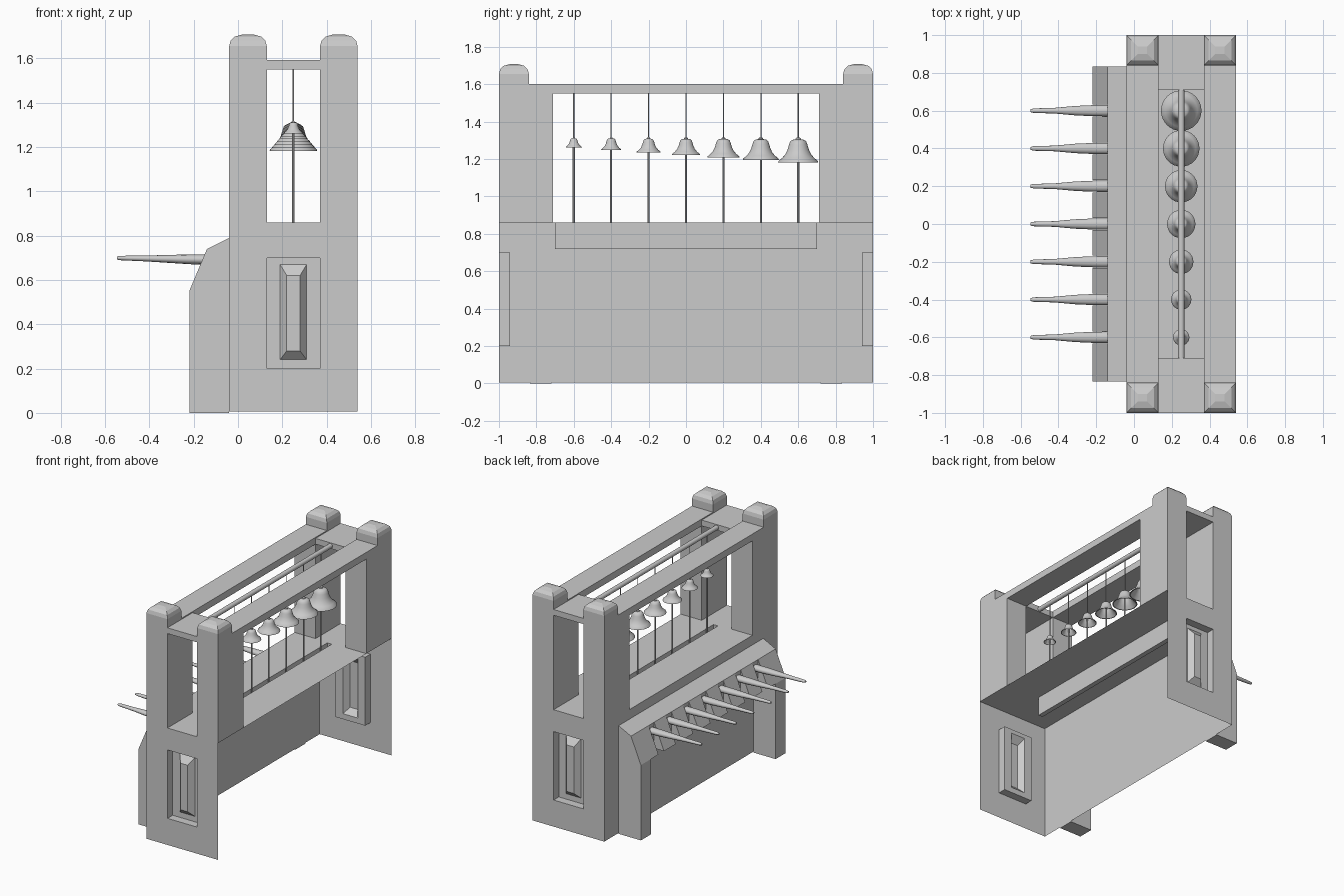
import bpy, bmesh, math

if "Cube" in bpy.data.objects:
    bpy.data.objects.remove(bpy.data.objects["Cube"])

X0, X1 = -0.04, 0.54      # frame depth
XA, XB = 0.13, 0.37       # inner edges of the posts
YI = 0.71                 # inner edge of the end frames
DECK, TOP = 0.86, 1.60


def make(name, verts, faces, smooth=False):
    me = bpy.data.meshes.new(name)
    me.from_pydata(verts, [], faces)
    ob = bpy.data.objects.new(name, me)
    bpy.context.collection.objects.link(ob)
    if smooth:
        bpy.context.view_layer.objects.active = ob
        ob.select_set(True)
        bpy.ops.object.shade_smooth_by_angle(angle=math.radians(40))
        ob.select_set(False)
    return ob


def loft(name, rings, cap_start=False, cap_end=True, smooth=False):
    """Bridge a list of equally sized closed rings."""
    n = len(rings[0])
    verts = [v for r in rings for v in r]
    faces = []
    for k in range(len(rings) - 1):
        for i in range(n):
            j = (i + 1) % n
            faces.append((k*n + i, k*n + j, k*n + n + j, k*n + n + i))
    if cap_start:
        faces.append(tuple(reversed(range(n))))
    if cap_end:
        faces.append(tuple(range(len(verts) - n, len(verts))))
    return make(name, verts, faces, smooth)


def rect(x0, x1, y0, y1, z):
    return [(x0, y0, z), (x1, y0, z), (x1, y1, z), (x0, y1, z)]


def box(name, x0, x1, y0, y1, z0, z1):
    return loft(name, [rect(x0, x1, y0, y1, z0), rect(x0, x1, y0, y1, z1)], True)


def prism(name, profile, y0, y1, caps=True):
    """Extrude an (x, z) profile along y."""
    return loft(name, [[(x, y1, z) for x, z in profile],
                       [(x, y0, z) for x, z in profile]], caps, caps)


def tube(name, p, r, z0, z1, n=8):
    def ring(z):
        return [(p[0] + r*math.cos(2*math.pi*i/n), p[1] + r*math.sin(2*math.pi*i/n), z) for i in range(n)]
    return loft(name, [ring(z0), ring(z1)], True, True, True)


# End walls: thin sheets with a recess and a raised bevelled panel
for s in (-1, 1):
    def upright(x0, x1, z0, z1, y):
        r = [(x0, s*y, z0), (x1, s*y, z0), (x1, s*y, z1), (x0, s*y, z1)]
        return r if s < 0 else r[::-1]
    loft("end_wall", [upright(X0, X1, 0.006, DECK, 1),
                      upright(XA, XB, 0.20, 0.70, 1),
                      upright(XA, XB, 0.20, 0.70, 0.94),
                      upright(0.19, 0.31, 0.24, 0.67, 0.94),
                      upright(0.22, 0.28, 0.28, 0.62, 0.98)])

# Keyboard-side wall; the opposite side stays open
make("key_side_wall", [(X0, 1, 0.006), (X0, -1, 0.006), (X0, -1, DECK), (X0, 1, DECK)], [(0, 1, 2, 3)])

# Deck with a narrow pocket for the pull rods
loft("deck", [rect(X0, X1, -1, 1, DECK), rect(0.232, 0.268, -0.7, 0.7, DECK),
              rect(0.232, 0.268, -0.7, 0.7, 0.72)])

# Posts, caps and top frame
for x0, x1 in ((X0, XA), (XB, X1)):
    box("top_rail", x0, x1, -YI, YI, 1.55, TOP)
    for s in (-1, 1):
        y0, y1 = sorted((s, s*YI))
        box("post", x0, x1, y0, y1, DECK, TOP)
        y0, y1 = sorted((s, s*0.84))

        def inset(d, z):
            return rect(x0 + d, x1 - d, y0 + d, y1 - d, z)
        loft("post_cap", [inset(0, TOP), inset(0, 1.655), inset(0.007, 1.68),
                          inset(0.025, 1.698), inset(0.06, 1.708)])
for s in (-1, 1):
    y0, y1 = sorted((s, s*YI))
    box("end_lintel", XA, XB, y0, y1, 1.55, 1.592)

# Hanging bar
n = 12
loft("hanging_bar", [[(0.25 + 0.017*math.cos(2*math.pi*i/n), y, 1.57 + 0.017*math.sin(2*math.pi*i/n))
                      for i in range(n)] for y in (YI, -YI)], True, True, True)

# Key housing: legs, hood and the ribs between the lever slots
outline = [(X0, 0), (X0, 0.79), (-0.14, 0.74), (-0.22, 0.55), (-0.22, 0)]
for y0 in (-0.835, 0.72):
    prism("housing_leg", outline, y0, y0 + 0.115)
prism("housing_hood", [(X0, 0.55), (X0, 0.79), (-0.14, 0.74), (-0.14, 0.55)], -0.72, 0.72)
ys = [-0.6 + 0.2*i for i in range(7)]
edges = [-0.72] + [y + d for y in ys for d in (-0.032, 0.032)] + [0.72]
for a, b in zip(edges[::2], edges[1::2]):
    prism("slot_rib", [(-0.14, 0.55), (-0.14, 0.74), (-0.22, 0.55)], a, b)

# Levers: x, half width, half height, centre z
stations = [(-0.13, 0.030, 0.023, 0.692), (-0.22, 0.029, 0.022, 0.693), (-0.31, 0.025, 0.018, 0.695),
            (-0.42, 0.015, 0.013, 0.697), (-0.53, 0.012, 0.010, 0.699), (-0.547, 0.008, 0.007, 0.699)]
for y in ys:
    loft("lever", [[(x, y - w*math.cos(2*math.pi*i/n), z + h*math.sin(2*math.pi*i/n)) for i in range(n)]
                   for x, w, h, z in stations], True, True, True)

# Bells (outer wall, lip, inner wall) with wire above and pull rod below
bell = [(0.03, 0.0), (0.12, -0.02), (0.13, -0.09), (0.30, -0.12), (0.40, -0.20), (0.46, -0.36),
        (0.53, -0.60), (0.64, -0.84), (0.80, -1.02), (0.98, -1.17), (1.0, -1.24),
        (0.93, -1.24), (0.72, -1.02), (0.56, -0.82), (0.45, -0.58), (0.36, -0.28), (0.03, -0.20)]
m = 32
for k, y in enumerate(ys):
    r = 0.043 + 0.0107*k
    rings = [[(0.25 + r*q*math.cos(2*math.pi*i/m), y - r*q*math.sin(2*math.pi*i/m), 1.315 + r*h)
              for i in range(m)] for q, h in bell]
    loft("bell", rings, True, True, True)
    tube("bell_wire", (0.25, y), 0.003, 1.31, 1.56)
    tube("pull_rod", (0.25, y), 0.0055, 0.73, 1.315 - 0.3*r)
